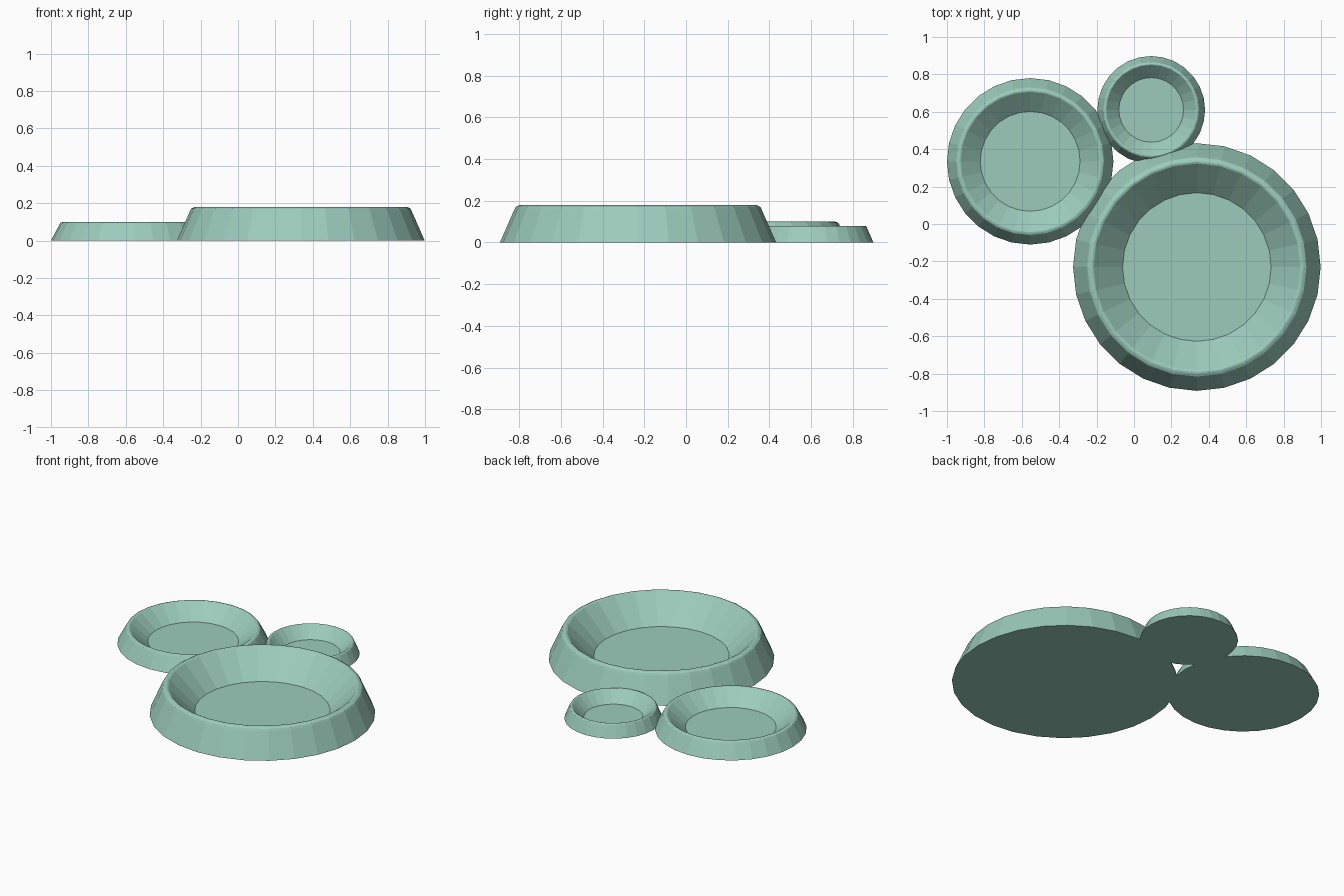
import bpy, bmesh, math

if "Cube" in bpy.data.objects:
    bpy.data.objects.remove(bpy.data.objects["Cube"])

mat = bpy.data.materials.new("pale green")
mat.diffuse_color = (0.33, 0.60, 0.50, 1)
mat.use_nodes = True
mat.node_tree.nodes["Principled BSDF"].inputs["Base Color"].default_value = mat.diffuse_color
SIDES = 28

# crater cross-section: radius and height as fractions, from base centre to floor
PROFILE = [(1.0, 0.0), (0.895, 0.88), (0.885, 0.95), (0.864, 0.99),
           (0.85, 1.0), (0.835, 0.98), (0.60, 0.11)]


def crater(name, x, y, radius, height):
    bm = bmesh.new()
    rings = []
    for r, z in PROFILE:
        rings.append([bm.verts.new((radius * r * math.cos(2 * math.pi * i / SIDES),
                                    radius * r * math.sin(2 * math.pi * i / SIDES),
                                    height * z)) for i in range(SIDES)])
    for a, b in zip(rings, rings[1:]):
        for i in range(SIDES):
            j = (i + 1) % SIDES
            bm.faces.new((a[i], a[j], b[j], b[i]))
    bm.faces.new(rings[-1])            # crater floor
    bm.faces.new(rings[0][::-1])       # underside
    me = bpy.data.meshes.new(name)
    bm.to_mesh(me)
    bm.free()
    me.materials.append(mat)
    ob = bpy.data.objects.new(name, me)
    ob.location = (x, y, 0)
    bpy.context.collection.objects.link(ob)


crater("large_crater", 0.336, -0.23, 0.662, 0.18)
crater("medium_crater", -0.555, 0.335, 0.445, 0.10)
crater("small_crater", 0.092, 0.61, 0.288, 0.08)
